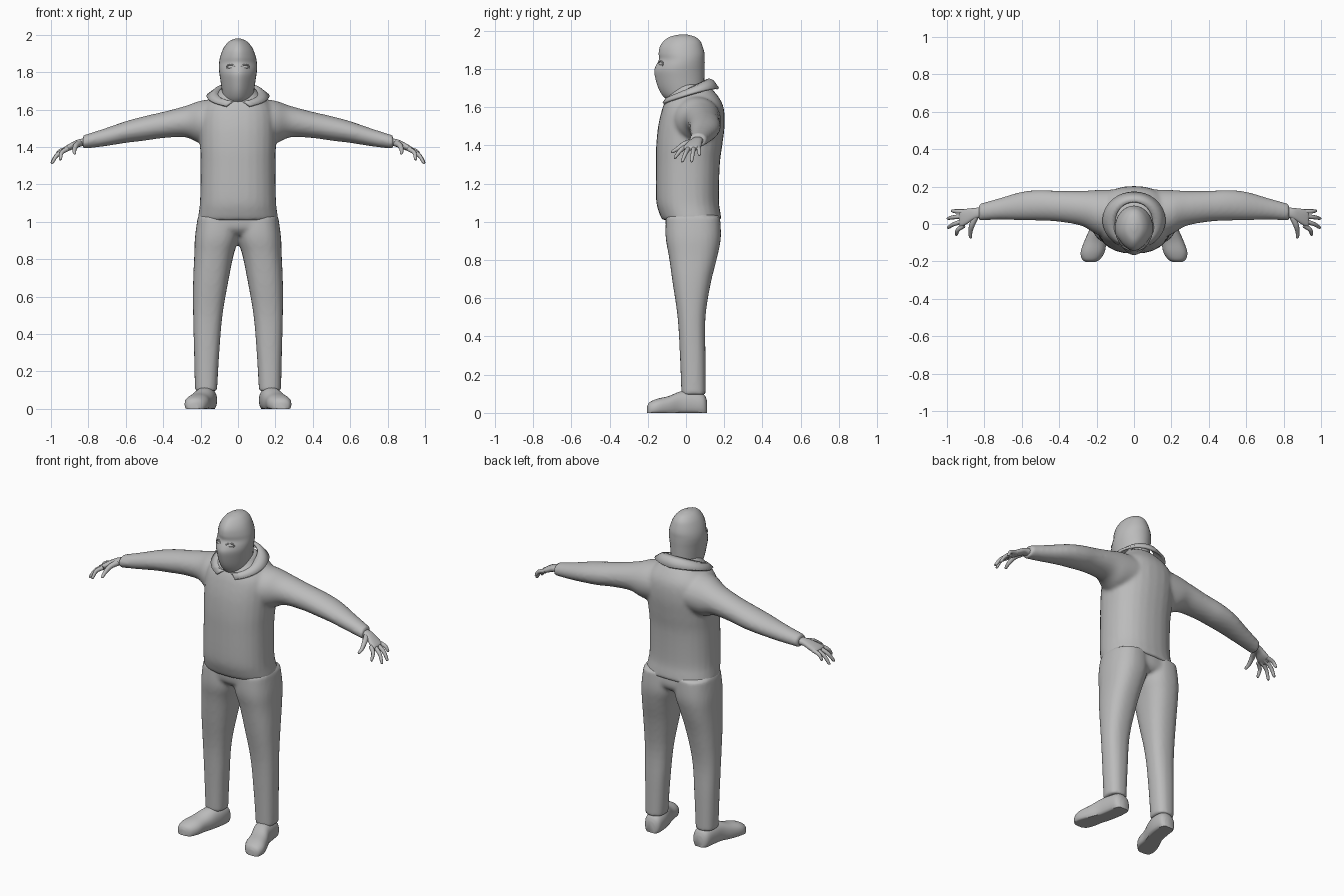
import bpy, bmesh, math
from mathutils import Vector, Matrix

cube = bpy.data.objects.get("Cube")
if cube:
    bpy.data.objects.remove(cube, do_unlink=True)

grey = bpy.data.materials.new("plain_grey")
grey.use_nodes = True
COLOUR = (0.5, 0.5, 0.5, 1)
grey.diffuse_color = COLOUR
grey.node_tree.nodes["Principled BSDF"].inputs["Base Color"].default_value = COLOUR


def smooth_rows(rows, steps=4):
    """Catmull-Rom interpolation between the rows of a profile table."""
    out = []
    for i in range(len(rows) - 1):
        p0, p1 = rows[max(i - 1, 0)], rows[i]
        p2, p3 = rows[i + 1], rows[min(i + 2, len(rows) - 1)]
        for k in range(steps):
            t = k / steps
            out.append([0.5 * (2 * b + (c - a) * t + (2 * a - 5 * b + 4 * c - d) * t * t
                               + (3 * b - a - 3 * c + d) * t ** 3)
                        for a, b, c, d in zip(p0, p1, p2, p3)])
    return out + [list(rows[-1])]


def skin(bm, rings):
    """Join rings of points into a closed, capped skin."""
    loops = [[bm.verts.new(p) for p in ring] for ring in rings]
    n = len(loops[0])
    for a, b in zip(loops, loops[1:]):
        for i in range(n):
            j = (i + 1) % n
            bm.faces.new((a[i], a[j], b[j], b[i]))
    bm.faces.new(loops[0][::-1])
    bm.faces.new(loops[-1])


def loft(bm, axis, rows, power=2.0, side=1, sides=28, point=0.0, floor=None):
    """Rows are (position, a_min, a_max, b_min, b_max) across the given axis."""
    rings = []
    for pos, a0, a1, b0, b1 in smooth_rows(rows):
        ring = []
        for i in range(sides):
            t = math.tau * i / sides
            c, s = math.cos(t), math.sin(t)
            c = math.copysign(abs(c) ** (2 / power), c)
            s = math.copysign(abs(s) ** (2 / power), s)
            c *= 1 - point * max(0, -s) ** 2
            a = (a0 + a1) / 2 + c * (a1 - a0) / 2
            b = (b0 + b1) / 2 + s * (b1 - b0) / 2
            if floor is not None:
                b = max(b, floor)
            x, y, z = {"x": (pos, a, b), "y": (a, pos, b), "z": (a, b, pos)}[axis]
            ring.append((x * side, y, z))
        rings.append(ring)
    skin(bm, rings)


def tube(bm, rows, side=1, sides=10):
    """Round tapering tube through (x, y, z, radius) rows."""
    rows = smooth_rows(rows)
    pts = [Vector(r[:3]) for r in rows]
    rings = []
    for i, p in enumerate(pts):
        d = pts[min(i + 1, len(pts) - 1)] - pts[max(i - 1, 0)]
        q = d.to_track_quat("Z", "Y")
        ring = []
        for k in range(sides):
            t = math.tau * k / sides
            v = p + q @ Vector((math.cos(t), math.sin(t), 0)) * rows[i][3]
            ring.append((v.x * side, v.y, v.z))
        rings.append(ring)
    skin(bm, rings)


def finish(name, bm, blend=0.0, angle=50):
    bmesh.ops.recalc_face_normals(bm, faces=bm.faces)
    for f in bm.faces:
        f.smooth = True
    mesh = bpy.data.meshes.new(name)
    bm.to_mesh(mesh)
    bm.free()
    mesh.materials.append(grey)
    ob = bpy.data.objects.new(name, mesh)
    bpy.context.collection.objects.link(ob)
    if blend:  # melt overlapping volumes into one surface
        m = ob.modifiers.new("Blend", "REMESH")
        m.mode, m.voxel_size, m.use_smooth_shade = "VOXEL", blend, True
        m = ob.modifiers.new("Relax", "SMOOTH")
        m.factor, m.iterations = 0.5, 5
    else:
        bpy.ops.object.select_all(action="DESELECT")
        bpy.context.view_layer.objects.active = ob
        ob.select_set(True)
        bpy.ops.object.shade_smooth_by_angle(angle=math.radians(angle))
    return ob


def both_ways(rows):
    """Expand (z, half_width, y_min, y_max) to full symmetric rows."""
    return [(z, -w, w, y0, y1) for z, w, y0, y1 in rows]


# Shirt: body and sleeves
bm = bmesh.new()
loft(bm, "z", both_ways([
    (1.01, .217, -.125, .187), (1.05, .21, -.142, .18), (1.12, .203, -.157, .172),
    (1.3, .2, -.158, .177), (1.4, .203, -.156, .19), (1.5, .205, -.146, .202),
    (1.58, .2, -.128, .2), (1.63, .175, -.11, .185), (1.68, .12, -.08, .15),
    (1.72, .085, -.06, .11)]), power=2.3)
for side in (1, -1):
    loft(bm, "x", [
        (.1, -.09, .185, 1.42, 1.66), (.2, -.055, .182, 1.42, 1.648),
        (.28, -.01, .177, 1.452, 1.62), (.4, .012, .177, 1.448, 1.588),
        (.5, .018, .182, 1.434, 1.565), (.6, .02, .172, 1.422, 1.538),
        (.72, .023, .138, 1.403, 1.497), (.83, .018, .107, 1.39, 1.462)], side=side)
finish("shirt", bm, blend=.011)

# Trousers: hips and legs
bm = bmesh.new()
loft(bm, "z", both_ways([
    (.93, .13, -.07, .15), (.97, .2, -.104, .175), (1.06, .2, -.11, .165)]), power=2.4)
for side in (1, -1):
    loft(bm, "z", [
        (.095, .112, .23, -.024, .102), (.3, .1, .235, -.032, .102),
        (.5, .083, .24, -.044, .102), (.68, .052, .24, -.07, .13),
        (.82, .024, .234, -.09, .165), (.92, -.004, .23, -.107, .183),
        (1.03, .0, .215, -.105, .178)], power=2.4, side=side)
finish("trousers", bm, blend=.011)

# Shoes, toes turned out
bm = bmesh.new()
for side in (1, -1):
    shoe = [(.11, .165, .028, .065), (.09, .165, .05, .1), (.03, .17, .057, .115),
            (-.03, .182, .057, .112), (-.09, .205, .06, .088), (-.15, .221, .064, .074),
            (-.19, .23, .047, .056), (-.204, .233, .02, .034)]
    loft(bm, "y", [(y, x - w, x + w, -.02, top) for y, x, w, top in shoe],
         power=2.3, side=side, floor=0)
finish("shoes", bm)

# Hands: palm, four fingers and thumb
bm = bmesh.new()
for side in (1, -1):
    loft(bm, "x", [
        (.8, .035, .093, 1.402, 1.447), (.85, .027, .086, 1.404, 1.442),
        (.89, .002, .082, 1.385, 1.424), (.925, -.015, .076, 1.373, 1.403),
        (.935, -.008, .07, 1.376, 1.394)], power=2.4, side=side, sides=20)
    for base_y, tip_x, tip_y, tip_z in ((-.008, .953, -.056, 1.33), (.016, .995, -.018, 1.312),
                                        (.042, .997, .03, 1.312), (.066, .975, .07, 1.345)):
        mid_x = (.92 + tip_x) / 2 + .006
        mid_z = (1.39 + tip_z) / 2 + .01
        tube(bm, [(.91, base_y, 1.391, .013), (mid_x, (base_y + tip_y) / 2, mid_z, .011),
                  (tip_x - .004, tip_y, tip_z + .008, .008), (tip_x, tip_y, tip_z, .003)], side)
    tube(bm, [(.845, .045, 1.42, .018), (.866, -.005, 1.408, .015), (.875, -.045, 1.382, .011),
              (.873, -.07, 1.367, .008), (.872, -.076, 1.363, .003)], side)
finish("hands", bm)

# Hooded head with a pointed front
bm = bmesh.new()
loft(bm, "z", both_ways([
    (1.6, .045, -.07, .06), (1.63, .07, -.09, .08), (1.66, .08, -.122, .088),
    (1.7, .086, -.145, .094), (1.75, .093, -.16, .096), (1.79, .099, -.166, .097),
    (1.82, .102, -.156, .098), (1.85, .101, -.141, .098), (1.88, .096, -.143, .097),
    (1.915, .084, -.137, .088), (1.945, .067, -.117, .075), (1.968, .043, -.085, .048),
    (1.98, .012, -.035, .005)]), sides=36, point=.28)
finish("hooded_head", bm, angle=70)

# Eyes and the rims of the eye openings
bm = bmesh.new()
for side in (1, -1):
    place = Matrix.Translation((side * .037, -.128, 1.826)) @ Matrix.Rotation(side * .5, 4, "Z")
    bmesh.ops.create_uvsphere(bm, u_segments=16, v_segments=10, radius=1,
                              matrix=place @ Matrix.Diagonal((.02, .012, .01, 1)))
    rim = []
    for i in range(21):
        t = math.tau * i / 20
        p = place @ Vector((.024 * math.cos(t), -.005, .014 * math.sin(t)))
        rim.append((*p, .004))
    tube(bm, rim, sides=8)
finish("eyes", bm)

# Open folded collar
bm = bmesh.new()
STEPS = 32
strips = []
for k in range(STEPS + 1):
    f = k / STEPS * 2 - 1
    a = math.pi - f * math.radians(172)
    b = math.pi - f * math.radians(158)
    inner = Vector((.1 * math.sin(a), .01 - .108 * math.cos(a), 1.69 - .055 * math.cos(a)))
    outer = Vector((.165 * math.sin(b), .02 - .148 * math.cos(b),
                    1.653 - .043 * math.cos(b) + .015 * abs(math.sin(b))))
    fold = inner.lerp(outer, .45) + Vector((0, 0, .012))
    strips.append([bm.verts.new(p) for p in (inner, fold, outer)])
for s, t in zip(strips, strips[1:]):
    for i in range(2):
        bm.faces.new((s[i], s[i + 1], t[i + 1], t[i]))
collar = finish("collar", bm)
thick = collar.modifiers.new("Thickness", "SOLIDIFY")
thick.thickness, thick.offset = .014, 0
